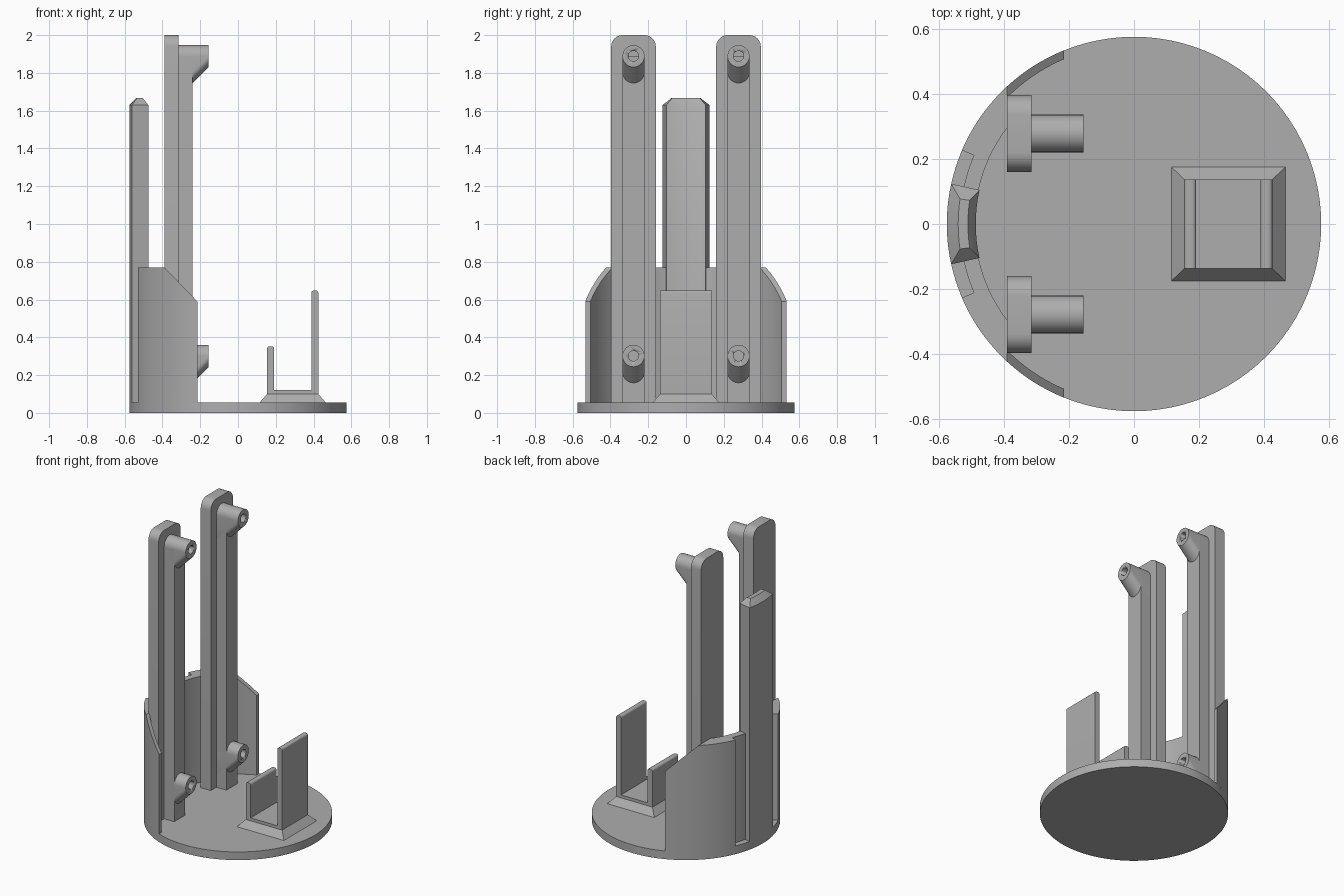
import bpy, bmesh
from math import sin, cos, pi, radians, sqrt, acos, degrees
from mathutils import Vector

if "Cube" in bpy.data.objects:
    bpy.data.objects.remove(bpy.data.objects["Cube"])

GREY = (0.42, 0.42, 0.42, 1)
grey = bpy.data.materials.new("plain grey")
grey.use_nodes = True
grey.diffuse_color = GREY
grey.node_tree.nodes["Principled BSDF"].inputs["Base Color"].default_value = GREY

R = 0.575          # base and wall outer radius
FLOOR = 0.055      # top of the base disc
WALL_TOP = 0.77
BACK = -0.39       # back plane of the posts


def finish(name, bm, angle=35):
    bmesh.ops.recalc_face_normals(bm, faces=bm.faces)
    mesh = bpy.data.meshes.new(name)
    bm.to_mesh(mesh)
    bm.free()
    mesh.materials.append(grey)
    mesh.shade_smooth()
    mesh.set_sharp_from_angle(angle=radians(angle))
    ob = bpy.data.objects.new(name, mesh)
    bpy.context.collection.objects.link(ob)
    return ob


def loft(name, *rings):
    """Skin matching closed rings and cap both ends."""
    bm = bmesh.new()
    loops = [[bm.verts.new(p) for p in ring] for ring in rings]
    n = len(loops[0])
    for a, b in zip(loops, loops[1:]):
        for i in range(n):
            j = (i + 1) % n
            bm.faces.new((a[i], a[j], b[j], b[i]))
    bm.faces.new(loops[0])
    bm.faces.new(loops[-1])
    return finish(name, bm)


def arc(r, a0, a1, n=24):
    """Arc about the origin; angles in degrees measured from -x."""
    steps = [radians(a0 + (a1 - a0) * i / n) for i in range(n + 1)]
    return [(-r * cos(a), r * sin(a)) for a in steps]


def at_z(pts, z):
    return [(x, y, z) for x, y in pts]


def at_x(pts, x):
    return [(x, y, z) for y, z in pts]


def rect(x0, x1, h):
    return [(x0, -h), (x1, -h), (x1, h), (x0, h)]


def circle(x, y, z, r, n=32):
    return [(x, y + r * cos(2 * pi * i / n), z + r * sin(2 * pi * i / n)) for i in range(n)]


def box(name, x0, x1, h, z0, z1):
    return loft(name, at_z(rect(x0, x1, h), z0), at_z(rect(x0, x1, h), z1))


# Base disc
disc = arc(R, 0, 360, 96)[:-1]
loft("base_disc", at_z(disc, 0), at_z(disc, FLOOR))

# Thick back wall with a recess on each side of the tongue
inner_r, recess_r, slot = 0.489, 0.535, 23.2
inner_a = degrees(acos(-BACK / inner_r))
outer_a = degrees(acos(-BACK / R))
outline = (arc(inner_r, -inner_a, inner_a) + arc(R, outer_a, slot)
           + arc(recess_r, slot, -slot) + arc(R, -slot, -outer_a))
loft("back_wall", at_z(outline, FLOOR), at_z(outline, WALL_TOP))

# Thin side wings with sloping tops
for side, word in ((1, "left"), (-1, "right")):
    xs = [BACK + (0.175 * i / 12) for i in range(13)]
    sections = []
    for x in xs:
        top = WALL_TOP + (BACK - x) * 1.03
        yo, yi = side * sqrt(R * R - x * x), side * sqrt(0.55 ** 2 - x * x)
        sections.append([(x, yo, FLOOR), (x, yi, FLOOR), (x, yi, top), (x, yo, top)])
    loft("wall_wing_" + word, *sections)


# Tall curved tongue with a chamfered top
def sector(r0, r1, a):
    return arc(r0, -a, a, 8) + arc(r1, a, -a, 8)


body, cap = sector(0.486, R, 12.4), sector(0.51, 0.54, 8.2)
loft("back_tongue", at_z(body, FLOOR), at_z(body, 1.63), at_z(cap, 1.667))


# Screw boss: cylinder with a sloping support underneath
def boss(name, y, z):
    r, tip, root = 0.058, -0.155, -0.315
    bm = bmesh.new()
    rings = circle(tip, y, z, r) + circle(root, y, z, r) + circle(root, y, z + root - tip, r)
    for p in rings:
        bm.verts.new(p)
    bmesh.ops.convex_hull(bm, input=bm.verts)
    bmesh.ops.dissolve_limit(bm, angle_limit=0.01, verts=bm.verts, edges=bm.edges)
    ob = finish(name, bm)
    cutter = loft(name + "_hole_cutter", circle(tip - 0.1, y, z, 0.027), circle(tip + 0.02, y, z, 0.027))
    cutter.hide_render = True
    cutter.hide_viewport = True
    mod = ob.modifiers.new("hole", 'BOOLEAN')
    mod.operation = 'DIFFERENCE'
    mod.object = cutter


# Posts: round-cornered slab, front rail, two bosses
for side, word in ((1, "left"), (-1, "right")):
    y, half, round_r = side * 0.278, 0.118, 0.06
    profile = [(y - half, FLOOR), (y + half, FLOOR)]
    for sign, start in ((1, 0), (-1, 90)):
        for i in range(9):
            a = radians(start + 90 * i / 8)
            profile.append((y + sign * (half - round_r) + round_r * cos(a),
                            2 - round_r + round_r * sin(a)))
    loft("post_slab_" + word, at_x(profile, BACK), at_x(profile, -0.315))
    rail = [(y - 0.058, FLOOR), (y + 0.058, FLOOR), (y + 0.058, 1.889), (y - 0.058, 1.889)]
    loft("post_rail_" + word, at_x(rail, -0.315), at_x(rail, -0.24))
    boss("upper_boss_" + word, y, 1.889)
    boss("lower_boss_" + word, y, 0.302)

# Holder: sloped foot, floor and two upright plates with softened tops
loft("holder_foot", at_z(rect(0.115, 0.465, 0.175), FLOOR), at_z(rect(0.154, 0.425, 0.137), 0.1))
box("holder_floor", 0.154, 0.425, 0.137, 0.1, 0.12)
for name, x0, x1, top in (("holder_short_plate", 0.154, 0.191, 0.352),
                          ("holder_tall_plate", 0.389, 0.425, 0.648)):
    plate = box(name, x0, x1, 0.137, 0.12, top)
    bm = bmesh.new()
    bm.from_mesh(plate.data)
    edges = [e for e in bm.edges
             if all(v.co.z > top - 0.01 for v in e.verts)
             and abs(e.verts[0].co.x - e.verts[1].co.x) < 0.001]
    bmesh.ops.bevel(bm, geom=edges, offset=0.012, segments=3, profile=0.5, affect='EDGES')
    bm.to_mesh(plate.data)
    bm.free()
    plate.data.shade_smooth()
    plate.data.set_sharp_from_angle(angle=radians(35))
